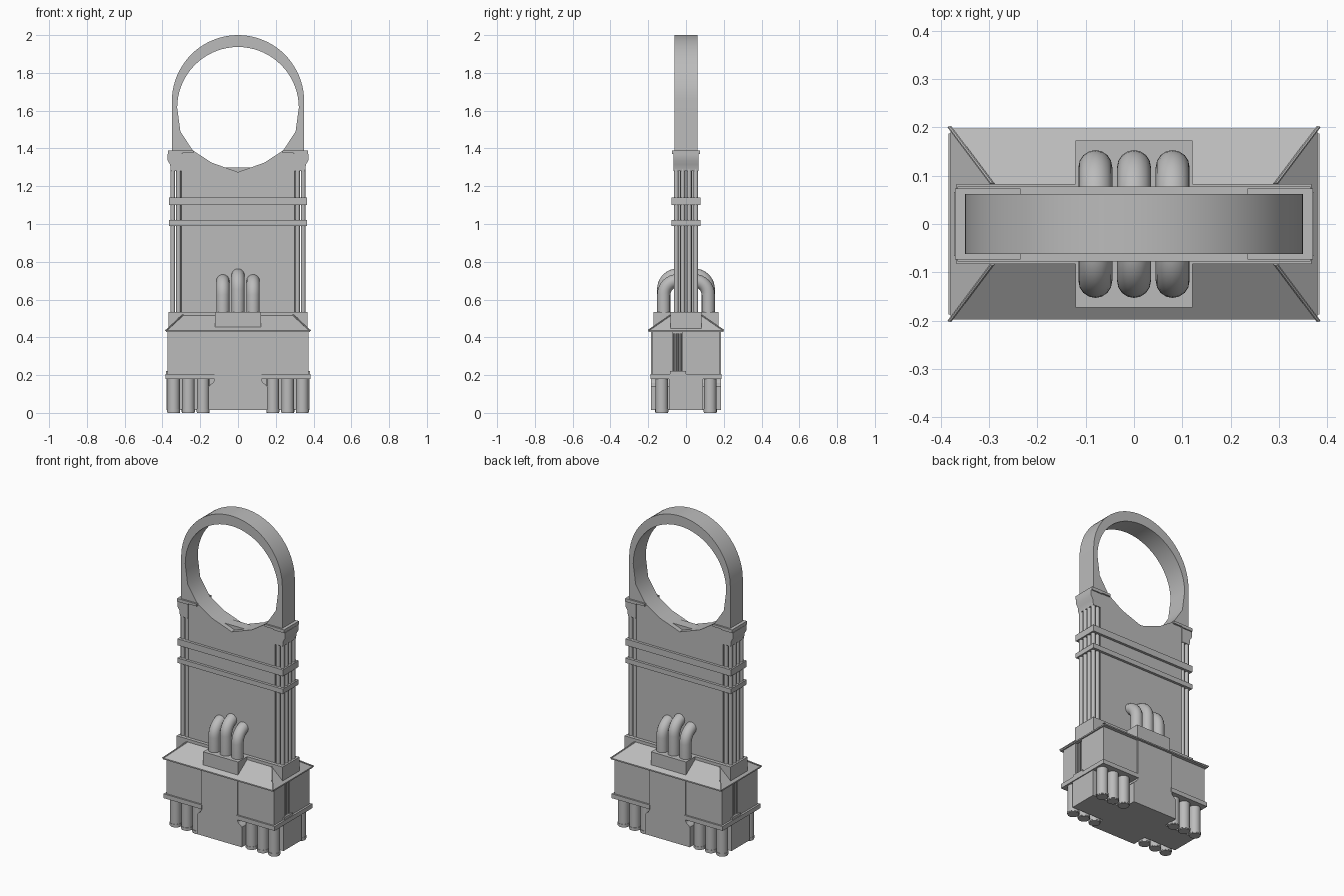
import bpy, bmesh, math
from mathutils import Vector

cube = bpy.data.objects.get("Cube")
if cube:
    bpy.data.objects.remove(cube, do_unlink=True)

grey = bpy.data.materials.new("stone_grey")
grey.use_nodes = True
GREY = (0.5, 0.5, 0.5, 1)
grey.diffuse_color = GREY
grey.node_tree.nodes["Principled BSDF"].inputs["Base Color"].default_value = GREY


def add(name, bm, smooth=False):
    bmesh.ops.recalc_face_normals(bm, faces=bm.faces)
    me = bpy.data.meshes.new(name)
    bm.to_mesh(me)
    bm.free()
    ob = bpy.data.objects.new(name, me)
    bpy.context.collection.objects.link(ob)
    me.materials.append(grey)
    if smooth:
        smooth_object(ob)
    return ob


def smooth_object(ob):
    bpy.ops.object.select_all(action='DESELECT')
    ob.select_set(True)
    bpy.context.view_layer.objects.active = ob
    bpy.ops.object.shade_smooth_by_angle(angle=math.radians(35))


def box(name, x0, x1, y0, y1, z0, z1):
    bm = bmesh.new()
    bmesh.ops.create_cube(bm, size=1)
    for v in bm.verts:
        v.co = (x1 if v.co.x > 0 else x0, y1 if v.co.y > 0 else y0, z1 if v.co.z > 0 else z0)
    return add(name, bm)


def slab(name, x, y, z0, z1):
    return box(name, -x, x, -y, y, z0, z1)


def tube(name, path, r, sides=16):
    """Sweep a circle along a path lying in one y-z plane."""
    bm = bmesh.new()
    rings = []
    for i, p in enumerate(path):
        t = (path[min(i + 1, len(path) - 1)] - path[max(i - 1, 0)]).normalized()
        u = Vector((1, 0, 0))
        w = t.cross(u)
        angles = [2 * math.pi * k / sides for k in range(sides)]
        rings.append([bm.verts.new(p + r * (math.cos(a) * u + math.sin(a) * w)) for a in angles])
    for a, b in zip(rings, rings[1:]):
        for k in range(sides):
            n = (k + 1) % sides
            bm.faces.new((a[k], a[n], b[n], b[k]))
    bm.faces.new(rings[0])
    bm.faces.new(rings[-1])
    return add(name, bm, True)


def post(name, x, y, z0, z1, r, sides=12):
    return tube(name, [Vector((x, y, z0)), Vector((x, y, z1))], r, sides)


def prism(name, loops, half):
    """Extrude x-z outlines (outline plus holes) along y."""
    cu = bpy.data.curves.new(name, 'CURVE')
    cu.dimensions = '2D'
    cu.fill_mode = 'BOTH'
    cu.extrude = half
    for pts in loops:
        sp = cu.splines.new('POLY')
        sp.points.add(len(pts) - 1)
        for p, (x, z) in zip(sp.points, pts):
            p.co = (x, z, 0, 1)
        sp.use_cyclic_u = True
    tmp = bpy.data.objects.new(name + "_outline", cu)
    bpy.context.collection.objects.link(tmp)
    bpy.context.view_layer.update()
    me = bpy.data.meshes.new_from_object(tmp.evaluated_get(bpy.context.evaluated_depsgraph_get()))
    bpy.data.objects.remove(tmp, do_unlink=True)
    bm = bmesh.new()
    bm.from_mesh(me)
    bpy.data.meshes.remove(me)
    bmesh.ops.remove_doubles(bm, verts=bm.verts, dist=1e-5)
    for v in bm.verts:
        v.co = (v.co.x, -v.co.z, v.co.y)
    return add(name, bm, True)


def arc(cx, cz, r, a0, a1, n):
    steps = [math.radians(a0 + (a1 - a0) * i / n) for i in range(n + 1)]
    return [(cx + r * math.cos(a), cz + r * math.sin(a)) for a in steps]


def mirrored(half):
    return half + [(-x, z) for x, z in reversed(half)]


# tower panel and ring in one slab
outer = [(0.30, 0.5), (0.30, 1.28), (0.35, 1.28)] + arc(0, 1.65, 0.35, 0, 180, 40)
outer += [(-0.35, 1.28), (-0.30, 1.28), (-0.30, 0.5)]
low = [(0.14, 1.325), (0.24, 1.39), (0.305, 1.49)]
inner = [(0, 1.275)] + low + arc(0, 1.615, 0.322, 0, 180, 36) + [(-x, z) for x, z in reversed(low)]
prism("tower_ring", [outer, inner], 0.062)
slab("tower_core", 0.325, 0.032, 0.5, 1.3)

# moulded bands around the tower
slab("upper_band", 0.365, 0.078, 1.10, 1.14)
slab("lower_band", 0.365, 0.078, 0.99, 1.02)

for s, side in ((1, "left"), (-1, "right")):
    def span(a, b):
        return (a, b) if s > 0 else (-b, -a)

    # shoulder caps, sloped back at the hole
    cap = [(0.30, 1.28), (0.355, 1.28), (0.36, 1.315), (0.372, 1.335), (0.372, 1.37), (0.30, 1.37)]
    prism(side + "_shoulder", [[(s * x, z) for x, z in cap]], 0.066)
    box(side + "_shoulder_cap", *span(0.295, 0.37), -0.073, 0.073, 1.37, 1.39)
    for t in (1, -1):
        box(side + "_cap_trim", *span(0.235, 0.30), *sorted((t * 0.058, t * 0.073)), 1.375, 1.39)

    # column clusters at the tower ends
    for x, y in ((0.315, 0.052), (0.345, 0.052), (0.345, 0.017)):
        for t in (1, -1):
            post(side + "_column", s * x, t * y, 0.5, 1.29, 0.0125)

    # side wings with a recessed window strip on each end
    box(side + "_wing", *span(0.11, 0.345), -0.177, 0.177, 0.2, 0.43)
    for a, b, part in ((-0.177, -0.07, "wide"), (-0.02, 0.177, "long")):
        y0, y1 = sorted((s * a, s * b))
        box(side + "_" + part + "_wall", *span(0.34, 0.372), y0, y1, 0.2, 0.43)
    for y in (-0.06, -0.045, -0.03):
        post(side + "_window_bar", s * 0.365, s * y, 0.22, 0.42, 0.005, 8)
    y0, y1 = sorted((-s * 0.085, s * 0.0))
    box(side + "_window_sill", *span(0.34, 0.38), y0, y1, 0.2, 0.222)
    box(side + "_wing_ledge", *span(0.12, 0.384), -0.187, 0.187, 0.18, 0.207)
    box(side + "_foot", *span(0.12, 0.378), -0.09, 0.09, 0.015, 0.19)

    # pipes under the wings
    for x in (0.185, 0.263, 0.341):
        for y in (-0.128, 0.128):
            post(side + "_under_pipe", s * x, y, 0.0, 0.19, 0.033, 16)
            post(side + "_pipe_rim", s * x, y, 0.005, 0.02, 0.035, 16)

# central block, widening with a rounded shoulder near the floor
half = [(0.155, 0.015), (0.155, 0.14)] + arc(0.155, 0.18, 0.03, 250, 180, 5) + [(0.125, 0.43)]
prism("central_block", [mirrored(half)], 0.184)

# hipped roof with thin ridge tubes
bm = bmesh.new()
base = [(-1, -1), (1, -1), (1, 1), (-1, 1)]
levels = []
for x, y, z in ((0.38, 0.198, 0.428), (0.38, 0.198, 0.436), (0.293, 0.083, 0.516)):
    levels.append([bm.verts.new((a * x, b * y, z)) for a, b in base])
for a, b in zip(levels, levels[1:]):
    for k in range(4):
        n = (k + 1) % 4
        bm.faces.new((a[k], a[n], b[n], b[k]))
bm.faces.new(levels[0])
bm.faces.new(levels[-1])
add("hipped_roof", bm)
for a, b in base:
    ends = [Vector((a * 0.381, b * 0.2, 0.436)), Vector((a * 0.293, b * 0.083, 0.517))]
    tube("roof_ridge", ends, 0.005, 8)

# tower pedestal
slab("tower_pedestal", 0.367, 0.083, 0.43, 0.535)

# bent exhaust pipes rising from boxes into the tower
slab("pipe_box", 0.121, 0.173, 0.43, 0.535)
for t in (1, -1):
    for x, top in ((-0.08, 0.735), (0, 0.765), (0.08, 0.735)):
        r, bend = 0.035, 0.075
        zc = top - r - bend
        path = [Vector((x, t * 0.118, 0.52))]
        path += [Vector((x, t * y, z)) for y, z in arc(0.043, zc, bend, 0, 90, 8)]
        path.append(Vector((x, t * 0.02, top - r)))
        tube("exhaust_pipe", path, r)
